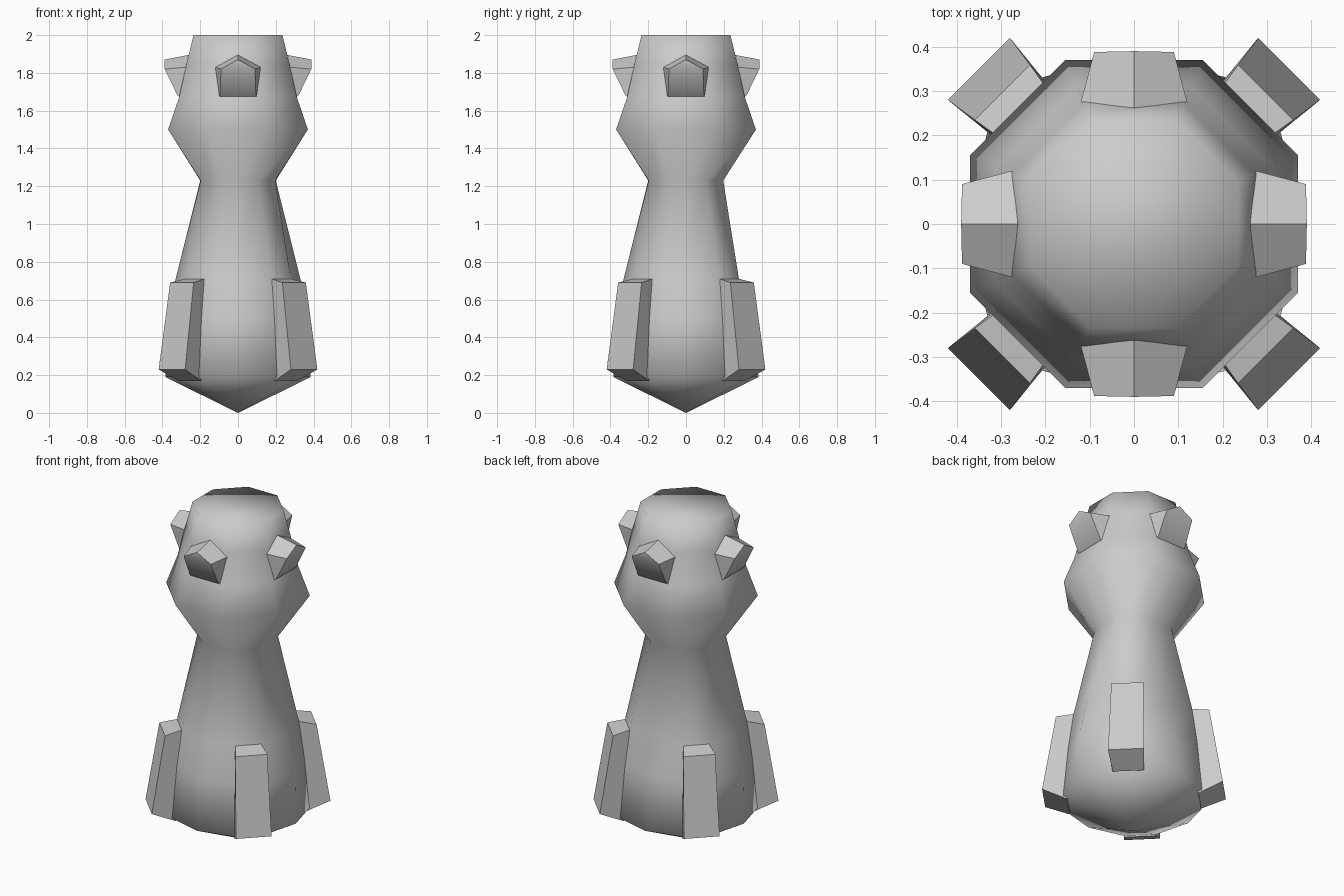
import bpy, bmesh, math
from mathutils import Matrix, Vector

if "Cube" in bpy.data.objects:
    bpy.data.objects.remove(bpy.data.objects["Cube"])

grey = bpy.data.materials.new("stone_grey")
grey.diffuse_color = (0.6, 0.6, 0.6, 1)
grey.use_nodes = True
grey.node_tree.nodes["Principled BSDF"].inputs["Base Color"].default_value = grey.diffuse_color


def build(name, verts, faces, smooth_angle=None):
    """Make a mesh object with outward normals and the grey material."""
    me = bpy.data.meshes.new(name)
    bm = bmesh.new()
    vs = [bm.verts.new(v) for v in verts]
    for f in faces:
        bm.faces.new([vs[i] for i in f])
    bmesh.ops.recalc_face_normals(bm, faces=bm.faces)
    bm.to_mesh(me)
    bm.free()
    me.materials.append(grey)
    ob = bpy.data.objects.new(name, me)
    bpy.context.collection.objects.link(ob)
    if smooth_angle:
        bpy.context.view_layer.objects.active = ob
        ob.select_set(True)
        bpy.ops.object.shade_smooth_by_angle(angle=math.radians(smooth_angle))
        ob.select_set(False)
    return ob


def turned(points, degrees):
    m = Matrix.Rotation(math.radians(degrees), 3, 'Z')
    return [m @ Vector(p) for p in points]


# Body rings: height, corner half width, corner depth, ridge depth, back ridge depth
rings = [
    (0.19, 0.21, 0.33, 0.385, 0.385),
    (0.50, 0.195, 0.305, 0.38, 0.33),
    (0.71, 0.18, 0.28, 0.33, 0.265),
    (1.23, 0.10, 0.197, 0.20, 0.18),
    (1.50, 0.155, 0.37, 0.37, 0.37),
    (1.67, 0.129, 0.312, 0.312, 0.312),
    (1.85, 0.113, 0.272, 0.272, 0.272),
    (2.00, 0.097, 0.235, 0.235, 0.235),
]
N = 12
verts, faces = [], []
for z, w, d, ridge, back in rings:
    for side in range(4):
        r = back if side == 2 else ridge      # shallow groove down the back
        verts += turned([(-w, -d, z), (0, -r, z), (w, -d, z)], 90 * side)
for k in range(len(rings) - 1):
    for i in range(N):
        j = (i + 1) % N
        faces.append((k * N + i, k * N + j, (k + 1) * N + j, (k + 1) * N + i))
# Pointed underside and flat top
tip = len(verts)
verts.append((0, 0, 0))
faces += [((i + 1) % N, i, tip) for i in range(N)]
faces.append(tuple(range((len(rings) - 1) * N, len(rings) * N)))
build("body", verts, faces, 85)

# Four tapered fins on the diagonals
box = [(0, 1, 3, 2), (4, 6, 7, 5), (0, 4, 5, 1), (2, 3, 7, 6), (0, 2, 6, 4), (1, 5, 7, 3)]
for n in range(4):
    fin = []
    for x_sign in (-1, 1):
        fin += [(x_sign * 0.085, -0.36, 0.17), (x_sign * 0.068, -0.30, 0.715),
                (x_sign * 0.099, -0.495, 0.23), (x_sign * 0.088, -0.42, 0.69)]
    build("fin_%d" % (n + 1), turned(fin, 45 + 90 * n), box)

# Four five-sided knobs around the head
for n in range(4):
    inner = [(0, -0.262, 1.895), (0.12, -0.275, 1.83), (0.10, -0.305, 1.67),
             (-0.10, -0.305, 1.67), (-0.12, -0.275, 1.83)]
    outer = [(0, -0.39, 1.87), (0.09, -0.388, 1.82), (0.095, -0.32, 1.68),
             (-0.095, -0.32, 1.68), (-0.09, -0.388, 1.82)]
    sides = [(i, (i + 1) % 5, 5 + (i + 1) % 5, 5 + i) for i in range(5)]
    caps = [(0, 1, 2, 3, 4), (5, 6, 9), (6, 7, 8, 9)]
    build("knob_%d" % (n + 1), turned(inner + outer, 90 * n), sides + caps, 50)
